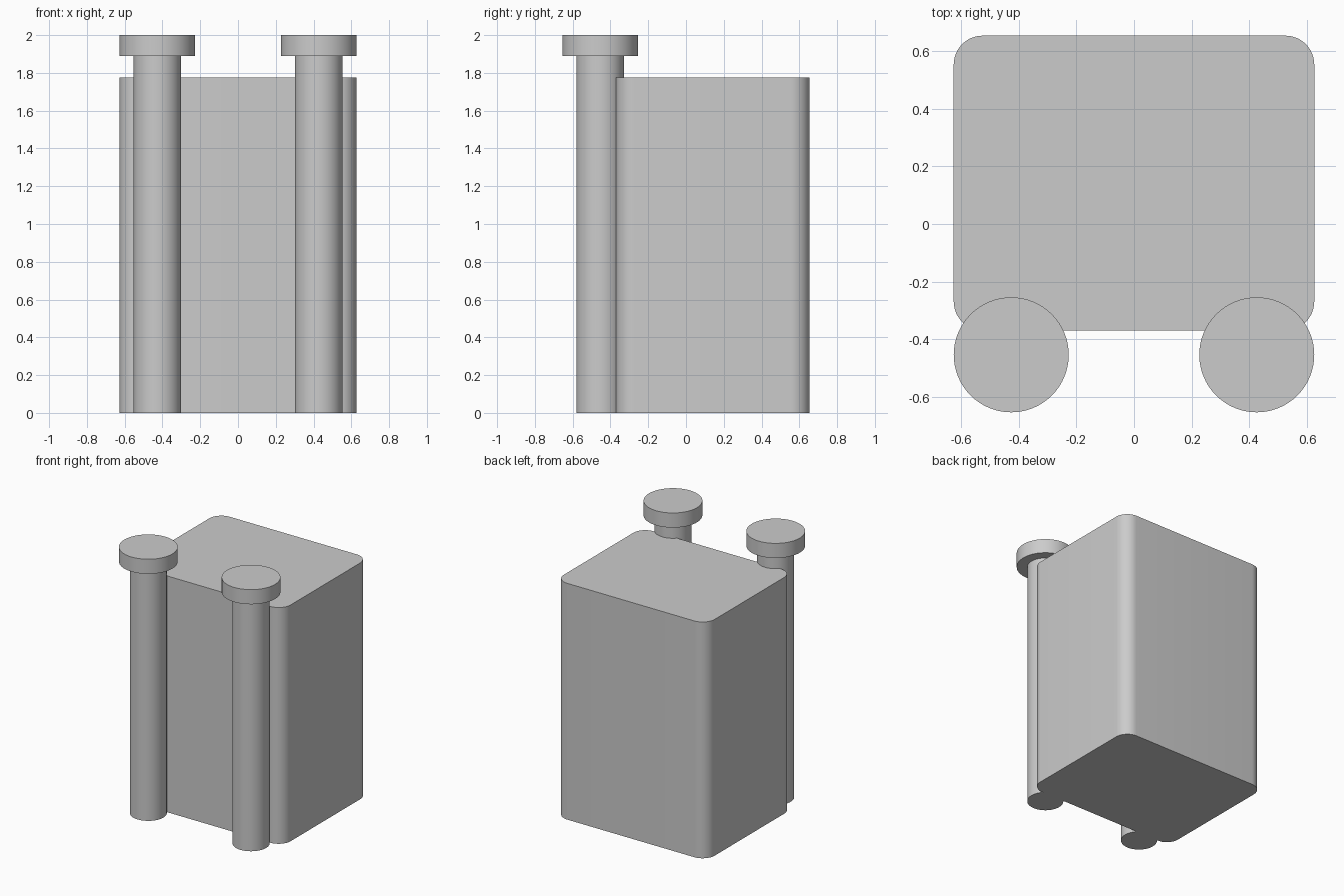
import bpy
import bmesh
import math

cube = bpy.data.objects.get("Cube")
if cube:
    bpy.data.objects.remove(cube, do_unlink=True)

# Single flat grey
GREY = (0.6, 0.6, 0.6, 1.0)
grey = bpy.data.materials.new("plain_grey")
grey.use_nodes = True
grey.diffuse_color = GREY
grey.node_tree.nodes["Principled BSDF"].inputs["Base Color"].default_value = GREY


def extrude_profile(name, points, z0, z1):
    """Closed outline in x, y, raised from z0 to z1."""
    bm = bmesh.new()
    base = bm.faces.new([bm.verts.new((x, y, z0)) for x, y in points])
    top = bmesh.ops.extrude_face_region(bm, geom=[base])["geom"]
    verts = [v for v in top if isinstance(v, bmesh.types.BMVert)]
    bmesh.ops.translate(bm, verts=verts, vec=(0, 0, z1 - z0))
    bmesh.ops.recalc_face_normals(bm, faces=bm.faces[:])
    mesh = bpy.data.meshes.new(name)
    bm.to_mesh(mesh)
    bm.free()
    mesh.materials.append(grey)
    obj = bpy.data.objects.new(name, mesh)
    bpy.context.collection.objects.link(obj)
    bpy.ops.object.select_all(action="DESELECT")
    obj.select_set(True)
    bpy.context.view_layer.objects.active = obj
    bpy.ops.object.shade_smooth_by_angle(angle=math.radians(30))
    return obj


def arc(cx, cy, r, start, end, steps):
    return [(cx + r * math.cos(start + (end - start) * i / steps),
             cy + r * math.sin(start + (end - start) * i / steps))
            for i in range(steps + 1)]


def circle(cx, cy, r, sides=64):
    return arc(cx, cy, r, 0, 2 * math.pi, sides)[:-1]


# Body: block with rounded upright corners
HALF_W, FRONT, BACK, CORNER = 0.627, -0.37, 0.655, 0.1
outline = []
for k, (sx, y) in enumerate([(1, BACK - CORNER), (-1, BACK - CORNER),
                             (-1, FRONT + CORNER), (1, FRONT + CORNER)]):
    a = k * math.pi / 2
    outline += arc(sx * (HALF_W - CORNER), y, CORNER, a, a + math.pi / 2, 12)
extrude_profile("body", outline, 0.0, 1.775)

# Two front posts, each with a wide round cap
POST_X, POST_Y = 0.427, -0.455
for side, sx in (("left", 1), ("right", -1)):
    extrude_profile(side + "_post", circle(sx * POST_X, POST_Y, 0.126), 0.0, 1.89)
    extrude_profile(side + "_cap", circle(sx * POST_X, POST_Y, 0.2), 1.89, 2.0)
